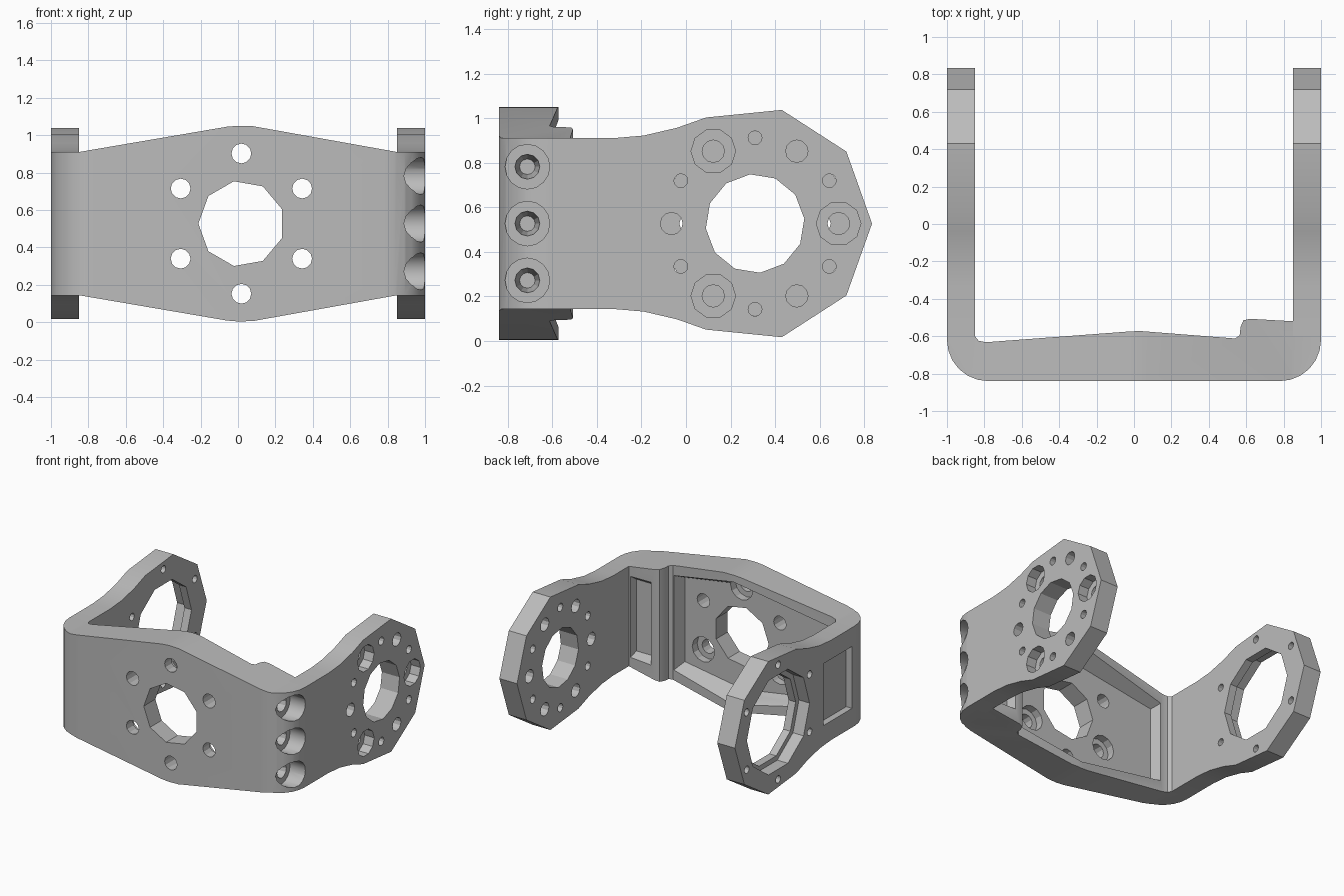
import bpy, bmesh
from math import cos, sin, pi, radians

MID = 0.527  # height of the symmetry plane

if "Cube" in bpy.data.objects:
    bpy.data.objects.remove(bpy.data.objects["Cube"])

metal = bpy.data.materials.new("grey_metal")
metal.use_nodes = True
GREY = (0.5, 0.5, 0.5, 1)
metal.diffuse_color = GREY
metal.node_tree.nodes["Principled BSDF"].inputs["Base Color"].default_value = GREY


def place(axis, p, d):
    """Turn a 2D profile point and a depth into a 3D point."""
    a, b = p
    return {"x": (d, a, b), "y": (a, d, b), "z": (a, b, d)}[axis]


def loft(name, axis, start, d0, d1, end=None):
    """Solid between two matching outlines across an axis."""
    bm = bmesh.new()
    lo = [bm.verts.new(place(axis, p, d0)) for p in start]
    hi = [bm.verts.new(place(axis, p, d1)) for p in (end or start)]
    n = len(lo)
    bm.faces.new(lo)
    bm.faces.new(hi)
    for i in range(n):
        j = (i + 1) % n
        bm.faces.new((lo[i], lo[j], hi[j], hi[i]))
    bmesh.ops.recalc_face_normals(bm, faces=bm.faces)
    me = bpy.data.meshes.new(name)
    bm.to_mesh(me)
    bm.free()
    me.materials.append(metal)
    ob = bpy.data.objects.new(name, me)
    bpy.context.scene.collection.objects.link(ob)
    return ob


def ring(c, r, n=12, turn=0):
    return [(c[0] + r * cos(2 * pi * i / n + turn),
             c[1] + r * sin(2 * pi * i / n + turn)) for i in range(n)]


def polar(c, r, deg):
    return (c[0] + r * cos(radians(deg)), c[1] + r * sin(radians(deg)))


def bore(axis, c, r, d0, d1, n=12, turn=0, r2=None):
    return loft("cutter", axis, ring(c, r, n, turn), d0, d1,
                ring(c, r2, n, turn) if r2 else None)


def mirrored(upper):
    """Close an upper half outline by reflecting it below the middle."""
    low = [(a, 2 * MID - b) for a, b in reversed(upper) if abs(b - MID) > 1e-4]
    return upper + low


def box(a0, a1, b0, b1):
    return [(a0, b0), (a1, b0), (a1, b1), (a0, b1)]


def carve(ob, cutters, keep=None):
    """Apply an optional intersection, then all the cuts, and tidy up."""
    jobs = [(keep, "INTERSECT")] if keep else []
    jobs += [(c, "DIFFERENCE") for c in cutters]
    for c, op in jobs:
        m = ob.modifiers.new("cut", "BOOLEAN")
        m.operation, m.object, m.solver = op, c, "EXACT"
        c.hide_render = True
    dg = bpy.context.evaluated_depsgraph_get()
    me = bpy.data.meshes.new_from_object(ob.evaluated_get(dg))
    ob.modifiers.clear()
    ob.data = me
    me.name = ob.name
    for c, _ in jobs:
        bpy.data.objects.remove(c)
    bpy.ops.object.select_all(action="DESELECT")
    ob.select_set(True)
    bpy.context.view_layer.objects.active = ob
    bpy.ops.object.shade_smooth_by_angle(angle=radians(28))


# Base plate: plan profile with rounded corners, trimmed to the front outline
SEAM = -0.6
R = 0.22
corner = [(0.78 + R * cos(radians(t)), -0.62 - R * sin(radians(t)))
          for t in range(0, 91, 15)]
plan = [(-1, SEAM)] + [(-x, y) for x, y in corner] + corner[::-1] + [
    (1, SEAM), (0.85, SEAM), (0.85, -0.52), (0.62, -0.507), (0.585, -0.515),
    (0.57, -0.55), (0.565, -0.595), (0.54, -0.612), (0.03, -0.572),
    (-0.03, -0.575), (-0.79, -0.632), (-0.83, -0.625), (-0.85, SEAM)]
plate = loft("base_plate", "z", plan, -0.1, 1.2)
outline = loft("cutter", "y", mirrored([
    (-1.1, 0.91), (-0.85, 0.91), (-0.06, 1.045), (0, 1.05), (0.08, 1.048),
    (0.85, 0.91), (1.1, 0.91)]), -1, 0)

# Tapered pocket behind the plate and shallow pocket in the screw block
FLOOR = -0.7
pocket = loft("cutter", "y",
              mirrored([(-0.74, 0.81), (0, 0.93), (0.5, 0.85)]), FLOOR, -0.53,
              mirrored([(-0.82, 0.88), (0, 1.02), (0.56, 0.925)]))
block_pocket = loft("cutter", "y", box(0.68, 0.82, 0.25, 0.8), -0.57, -0.48,
                    box(0.64, 0.845, 0.19, 0.865))

# Plate holes: central opening, ring of six, every other one counterbored
centre = (0.018, MID)
cuts = [pocket, block_pocket, bore("y", centre, 0.23, -1, 0, 9, pi)]
for i in range(6):
    c = polar(centre, 0.375, 90 + 60 * i)
    cuts.append(bore("y", c, 0.053, -1, -0.4))
    if i % 2 == 0:
        cuts.append(bore("y", c, 0.095, -0.76, -0.56))

# Three side screw holes
for dz in (-0.255, 0, 0.255):
    c = (-0.712, MID + dz)
    cuts.append(bore("x", c, 0.1, 0.87, 1.1, 16))
    cuts.append(bore("x", c, 0.035, 0.72, 0.9, 12, 0, 0.06))
carve(plate, cuts, outline)

# Arms: shared side profile
arm_shape = mirrored([
    (SEAM, 0.91), (-0.33, 0.91), (-0.19, 0.922), (-0.04, 0.957), (0.09, 1.003),
    (0.43, 1.037), (0.72, 0.85), (0.835, MID)])
hub = (0.31, MID)

# Left arm: hub opening, small holes, plain and counterbored holes
left = loft("left_arm", "x", arm_shape, 0.85, 1)
cuts = [bore("x", hub, 0.222, 0.5, 1.2, 12, 0.1)]
for i in range(6):
    cuts.append(bore("x", polar(hub, 0.385, 30 + 60 * i), 0.031, 0.5, 1.2))
    c = polar(hub, 0.375, 60 * i)
    cuts.append(bore("x", c, 0.05, 0.5, 1.2))
    if i % 2 == 0:
        cuts.append(bore("x", c, 0.1, 0.92, 1.2, 10))
carve(left, cuts)

# Right arm: wide stepped opening, six small holes, shallow outer pocket
right = loft("right_arm", "x", arm_shape, -1, -0.85)
cuts = [bore("x", hub, 0.34, -1.2, -0.5, 10, pi),
        bore("x", hub, 0.38, -1.2, -0.91, 10, pi),
        loft("cutter", "x", box(-0.585, -0.24, 0.29, 0.765), -1.1, -0.95)]
for i in range(6):
    cuts.append(bore("x", polar(hub, 0.44, 30 + 60 * i), 0.028, -1.2, -0.5))
carve(right, cuts)
